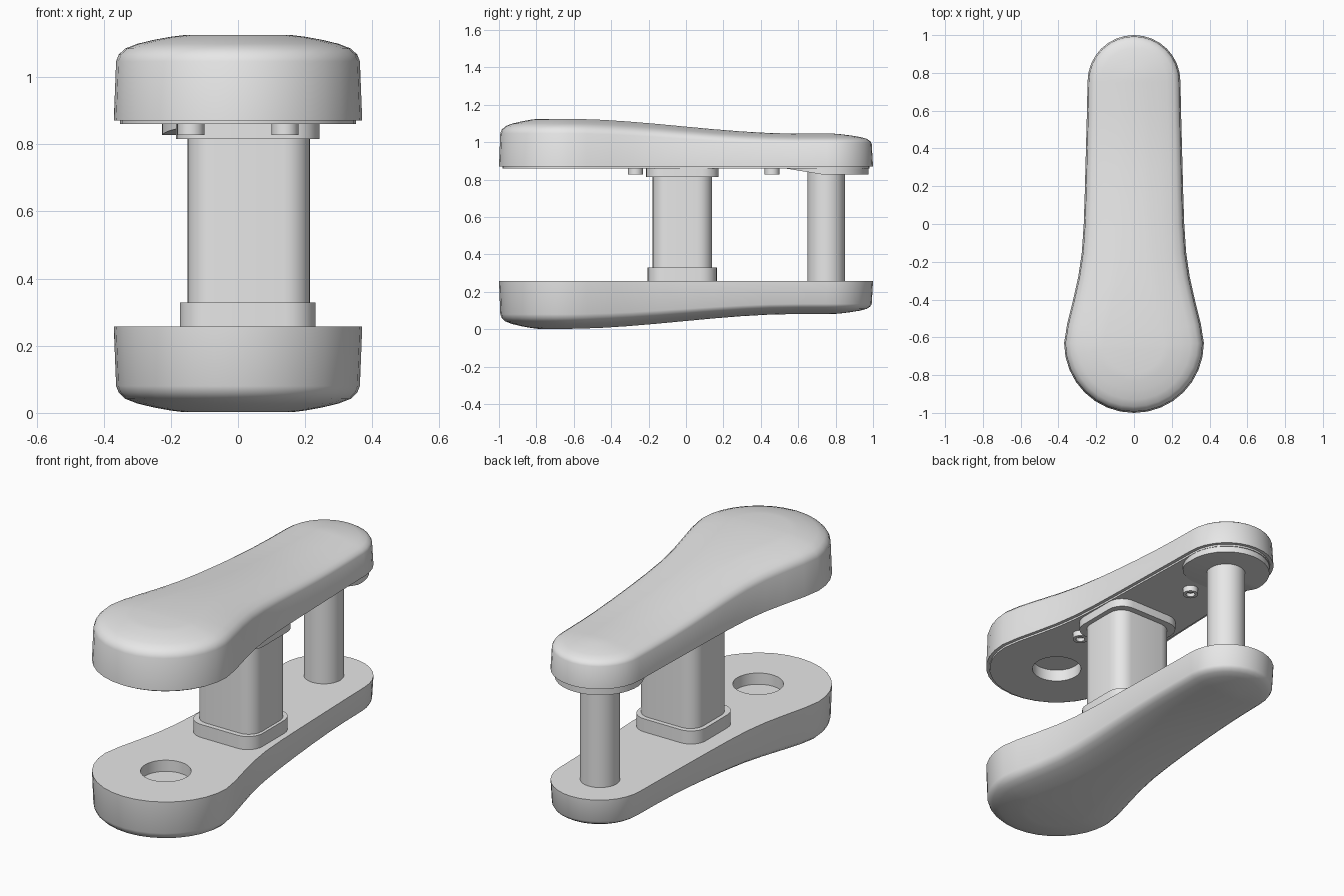
import bpy, bmesh, math
from mathutils import Vector

cube = bpy.data.objects.get("Cube")
if cube:
    bpy.data.objects.remove(cube, do_unlink=True)

grey = bpy.data.materials.new("light_grey")
grey.use_nodes = True
grey.diffuse_color = (0.8, 0.8, 0.8, 1)
grey.node_tree.nodes["Principled BSDF"].inputs["Base Color"].default_value = (0.8, 0.8, 0.8, 1)

MID = 0.5635      # height of the mirror plane between both shells
RIM = 0.87        # open rim of the upper shell
HOLE_Y = -0.63


def finish(bm, name):
    bmesh.ops.recalc_face_normals(bm, faces=bm.faces)
    mesh = bpy.data.meshes.new(name)
    bm.to_mesh(mesh)
    bm.free()
    mesh.materials.append(grey)
    ob = bpy.data.objects.new(name, mesh)
    bpy.context.collection.objects.link(ob)
    return ob


def smooth(ob):
    bpy.ops.object.select_all(action='DESELECT')
    ob.select_set(True)
    bpy.context.view_layer.objects.active = ob
    bpy.ops.object.shade_smooth_by_angle(angle=math.radians(35))


# Keyhole outline: round front, waist, narrow round back
def half_outline():
    pts = []
    for i in range(9):
        a = math.radians(-90 + i * 11.25)
        pts.append((0.37 * math.cos(a), HOLE_Y + 0.37 * math.sin(a)))
    pts += [(0.354, -0.53), (0.322, -0.4), (0.295, -0.28), (0.276, -0.15), (0.266, 0),
            (0.261, 0.15), (0.257, 0.3), (0.253, 0.45), (0.249, 0.6)]
    for i in range(9):
        a = math.radians(i * 11.25)
        pts.append((0.246 * math.cos(a), 0.754 + 0.246 * math.sin(a)))
    return pts


half = half_outline()
half[0], half[-1] = (0, half[0][1]), (0, half[-1][1])
outline = [Vector(p) for p in half] + [Vector((-x, y)) for x, y in half[-2:0:-1]]
N = len(outline)


def inset(d):
    ring = []
    for i, p in enumerate(outline):
        t = (outline[(i + 1) % N] - outline[i - 1]).normalized()
        ring.append(p + Vector((-t.y, t.x)) * d)
    return ring


def crown(y):
    t = min(max((0.6 - y) / 1.25, 0), 1)
    return 1.047 + 0.08 * t * t * (3 - 2 * t)


def bridge(bm, a, b):
    for i in range(N):
        j = (i + 1) % N
        bm.faces.new((a[i], a[j], b[j], b[i]))


# Domed shell made from shrinking rings; flip gives the lower one
def shell(name, flip):
    bm = bmesh.new()

    def vert(p, z):
        return bm.verts.new((p.x, p.y, 2 * MID - z if flip else z))

    rings = [[vert(p, RIM) for p in inset(0)]]
    bm.faces.new(rings[0])
    for d, drop in ((0.007, 0.08), (0.015, 0.06), (0.034, 0.042), (0.07, 0.028),
                    (0.12, 0.016), (0.17, 0.007), (0.21, 0.002)):
        ring = []
        for p in inset(d):
            h = crown(p.y)
            ring.append(vert(p, h - drop * (h - RIM) / (crown(-1) - RIM)))
        bridge(bm, rings[-1], ring)
        rings.append(ring)
    cap = rings[-1]
    m = N // 2
    for i in range(m):
        quad = [cap[i], cap[i + 1], cap[(N - i - 1) % N], cap[(N - i) % N]]
        bm.faces.new(list(dict.fromkeys(quad)))
    return finish(bm, name)


# Flat cover following the outline
def cover(name, d, z0, z1):
    bm = bmesh.new()
    low, high = ([bm.verts.new((p.x, p.y, z)) for p in inset(d)] for z in (z0, z1))
    bm.faces.new(low)
    bm.faces.new(high)
    bridge(bm, low, high)
    return finish(bm, name)


def disc(bm, x, y, r, z0, z1, sides=48):
    bmesh.ops.create_cone(bm, cap_ends=True, segments=sides, radius1=r, radius2=r, depth=z1 - z0)
    bmesh.ops.translate(bm, verts=bm.verts, vec=(x, y, (z0 + z1) / 2))


def cylinder(name, *args):
    bm = bmesh.new()
    disc(bm, *args)
    return finish(bm, name)


def rounded_block(name, x0, x1, y0, y1, z0, z1, r):
    bm = bmesh.new()
    bmesh.ops.create_cube(bm, size=1)
    for v in bm.verts:
        v.co = (x1 if v.co.x > 0 else x0, y1 if v.co.y > 0 else y0, z1 if v.co.z > 0 else z0)
    upright = [e for e in bm.edges if abs(e.verts[0].co.z - e.verts[1].co.z) > 0.01]
    bmesh.ops.bevel(bm, geom=upright, offset=r, segments=6, profile=0.5, affect='EDGES')
    smooth(finish(bm, name))


def cut_hole(ob, z0, z1):
    cutter = cylinder("hole_cutter", 0, HOLE_Y, 0.127, z0, z1)
    cutter.hide_render = True
    mod = ob.modifiers.new("hole", 'BOOLEAN')
    mod.object = cutter
    mod.operation = 'DIFFERENCE'
    mod.solver = 'EXACT'
    bpy.context.view_layer.objects.active = ob
    bpy.ops.object.modifier_apply(modifier=mod.name)
    bpy.data.objects.remove(cutter, do_unlink=True)
    smooth(ob)


# Shells and upper cover, each with the round recess
cut_hole(shell("upper_shell", False), 0.8, 0.925)
cut_hole(shell("lower_shell", True), 0.195, 0.33)
cut_hole(cover("upper_cover", 0.018, 0.86, 0.874), 0.8, 0.925)

# Central column with collars
rounded_block("column", -0.15, 0.215, -0.178, 0.14, 0.25, 0.865, 0.08)
rounded_block("lower_collar", -0.173, 0.231, -0.205, 0.165, 0.25, 0.329, 0.09)
rounded_block("upper_collar", -0.184, 0.242, -0.213, 0.175, 0.815, 0.865, 0.09)

# Back post
smooth(cylinder("back_post", 0, 0.75, 0.1, 0.25, 0.865))

# Post mount, its front part ramping up to the cover
bm = bmesh.new()
disc(bm, 0, 0.75, 0.227, 0.827, 0.868)
bmesh.ops.bisect_plane(bm, geom=bm.verts[:] + bm.edges[:] + bm.faces[:], dist=1e-4,
                       plane_co=(0, 0.732, 0), plane_no=(0, 1, 0))
for v in bm.verts:
    if v.co.z < 0.84 and v.co.y < 0.732:
        v.co.z += 0.034 * (0.732 - v.co.y) / 0.21
smooth(finish(bm, "post_mount"))

# Socket-head screws under the cover
for i, (x, y) in enumerate(((-0.14, -0.27), (0.14, -0.27), (0, 0.46))):
    bm = bmesh.new()
    disc(bm, x, y, 0.04, 0.828, 0.865, 24)
    bottom = min(bm.faces, key=lambda f: f.calc_center_median().z)
    bmesh.ops.inset_individual(bm, faces=[bottom], thickness=0.017)
    socket = bmesh.ops.extrude_discrete_faces(bm, faces=[bottom])["faces"][0]
    bmesh.ops.translate(bm, verts=socket.verts, vec=(0, 0, 0.02))
    smooth(finish(bm, "screw_%d" % (i + 1)))
